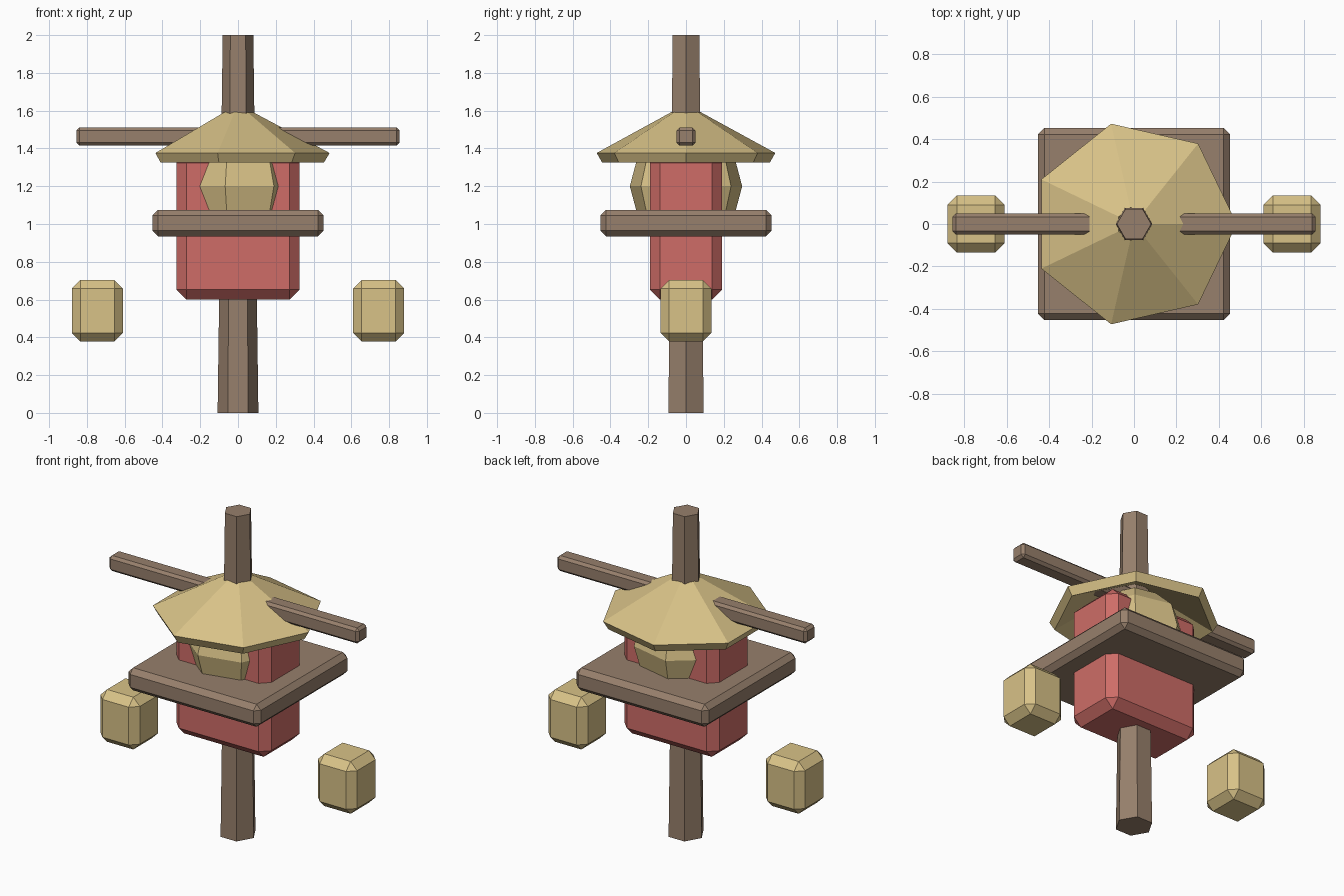
import bpy
import bmesh
from math import sin, cos, pi, radians

cube = bpy.data.objects.get("Cube")
if cube:
    bpy.data.objects.remove(cube, do_unlink=True)


def make_material(name, rgb):
    mat = bpy.data.materials.new(name)
    mat.use_nodes = True
    mat.diffuse_color = (*rgb, 1)
    mat.node_tree.nodes["Principled BSDF"].inputs["Base Color"].default_value = (*rgb, 1)
    return mat


wood = make_material("brown wood", (0.31, 0.215, 0.15))
red = make_material("faded red", (0.62, 0.152, 0.137))
straw = make_material("pale straw", (0.69, 0.54, 0.245))


def finish(name, bm, mat):
    bmesh.ops.recalc_face_normals(bm, faces=bm.faces)
    mesh = bpy.data.meshes.new(name)
    bm.to_mesh(mesh)
    bm.free()
    mesh.materials.append(mat)
    obj = bpy.data.objects.new(name, mesh)
    bpy.context.collection.objects.link(obj)
    return obj


def chamfered_box(name, center, size, chamfer, mat):
    bm = bmesh.new()
    bmesh.ops.create_cube(bm, size=1)
    bmesh.ops.scale(bm, vec=size, verts=bm.verts)
    obj = finish(name, bm, mat)
    obj.location = center
    bevel = obj.modifiers.new("chamfer", "BEVEL")
    bevel.width = chamfer
    bevel.segments = 1
    return obj


def faceted_lathe(name, profile, sides, mat, hollow=False):
    """Turn (radius, z) points around z; hollow joins the last ring to the first."""
    bm = bmesh.new()
    rings = [[bm.verts.new((r * cos(2 * pi * i / sides), r * sin(2 * pi * i / sides), z))
              for i in range(sides)] for r, z in profile]
    pairs = list(zip(rings, rings[1:]))
    if hollow:
        pairs.append((rings[-1], rings[0]))
    else:
        bm.faces.new(rings[0])
        bm.faces.new(rings[-1])
    for low, high in pairs:
        for i in range(sides):
            j = (i + 1) % sides
            bm.faces.new((low[i], low[j], high[j], high[i]))
    # Merge rings that close to a point
    bmesh.ops.remove_doubles(bm, verts=bm.verts, dist=0.0005)
    return finish(name, bm, mat)


# Tapered six-sided post
faceted_lathe("post", [(0.108, 0), (0.081, 2)], 6, wood)

# Main body and square platform
chamfered_box("body", (0, 0, 0.988), (0.65, 0.38, 0.776), 0.052, red)
chamfered_box("platform", (0, 0, 1.005), (0.906, 0.906, 0.14), 0.03, wood)

# Seven-sided round core bulging out of the body
core_profile = [(0.305 * cos(radians(a)), 1.2 + 0.3 * sin(radians(a)))
                for a in range(-90, 91, 30)]
faceted_lathe("round_core", core_profile, 7, straw)

# Thick, hollow seven-sided roof
faceted_lathe("roof", [(0.08, 1.592), (0.485, 1.376), (0.455, 1.325), (0.05, 1.54)],
              7, straw, hollow=True)

# Crossbeam through the roof
chamfered_box("crossbeam", (0, 0, 1.463), (1.712, 0.1, 0.096), 0.016, wood)

# Floating hand blocks on both sides
for side, x in (("left", 0.745), ("right", -0.745)):
    chamfered_box(side + "_hand", (x, 0, 0.541), (0.27, 0.27, 0.324), 0.045, straw)
